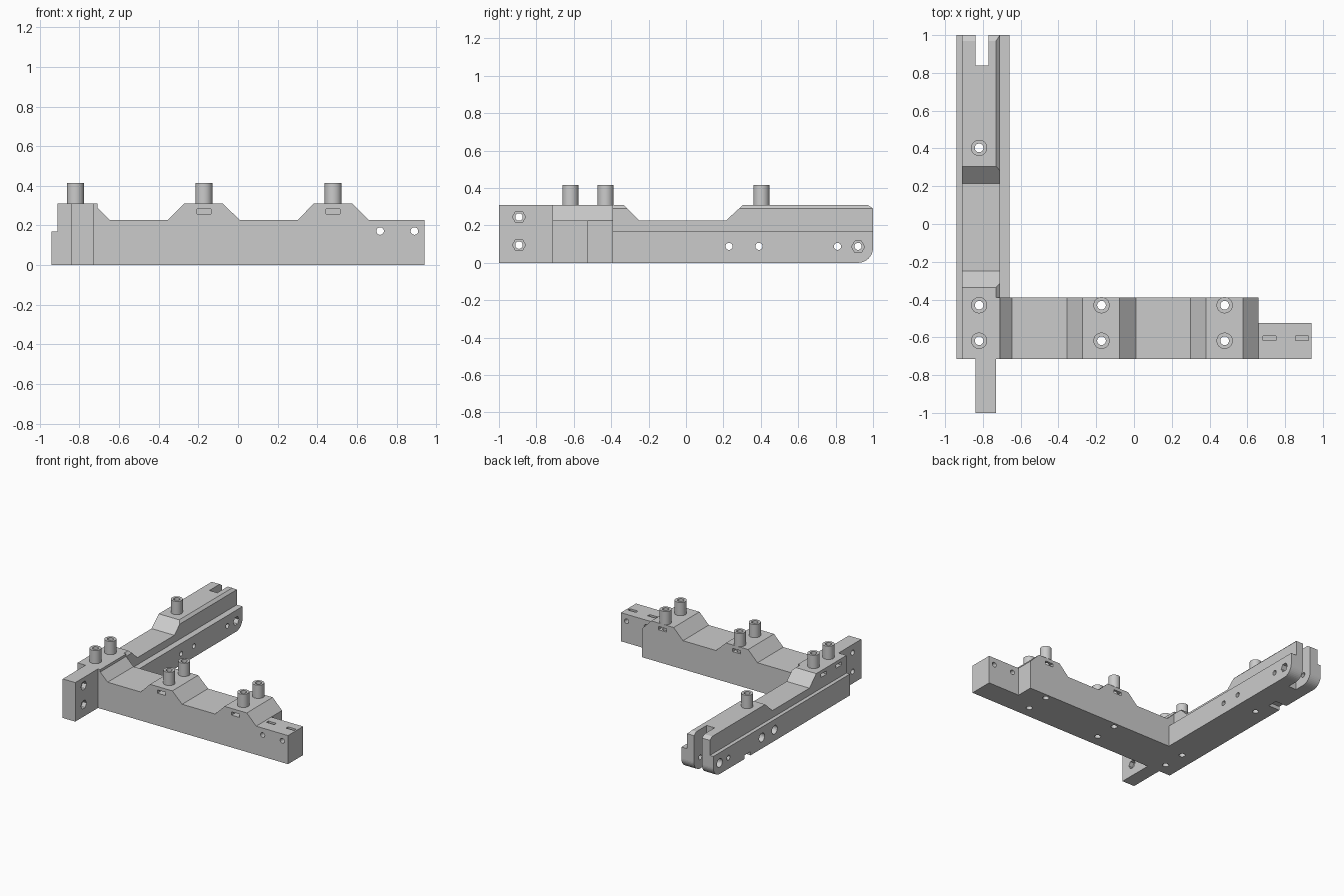
import bpy, bmesh
from math import cos, sin, pi
from mathutils import Vector

cube = bpy.data.objects.get("Cube")
if cube:
    bpy.data.objects.remove(cube)

grey = bpy.data.materials.new("grey")
grey.use_nodes = True
grey.diffuse_color = (0.6, 0.6, 0.6, 1)
grey.node_tree.nodes["Principled BSDF"].inputs["Base Color"].default_value = (0.6, 0.6, 0.6, 1)


def prism(name, axis, pts, lo, hi):
    """Extrude a 2D outline along an axis."""
    place = {"x": lambda p, d: (d, p[0], p[1]),
             "y": lambda p, d: (p[0], d, p[1]),
             "z": lambda p, d: (p[0], p[1], d)}[axis]
    bm = bmesh.new()
    face = bm.faces.new([bm.verts.new(place(p, lo)) for p in pts])
    top = bmesh.ops.extrude_face_region(bm, geom=[face])["geom"]
    shift = Vector(place((0, 0), hi - lo))
    bmesh.ops.translate(bm, vec=shift, verts=[v for v in top if isinstance(v, bmesh.types.BMVert)])
    bmesh.ops.recalc_face_normals(bm, faces=bm.faces)
    mesh = bpy.data.meshes.new(name)
    bm.to_mesh(mesh)
    bm.free()
    mesh.materials.append(grey)
    obj = bpy.data.objects.new(name, mesh)
    bpy.context.collection.objects.link(obj)
    return obj


def box(name, x, y, z):
    return prism(name, "z", [(x[0], y[0]), (x[1], y[0]), (x[1], y[1]), (x[0], y[1])], *z)


def circle(c, r, n=32):
    return [(c[0] + r * cos(2 * pi * i / n), c[1] + r * sin(2 * pi * i / n)) for i in range(n)]


def combine(target, tool, operation):
    """Apply a boolean and discard the tool."""
    mod = target.modifiers.new("bool", "BOOLEAN")
    mod.operation, mod.solver, mod.object = operation, "EXACT", tool
    bpy.context.view_layer.objects.active = target
    bpy.ops.object.modifier_apply(modifier=mod.name)
    bpy.data.objects.remove(tool)


FRONT, BACK, TOP, VALLEY, LEDGE = -0.715, -0.39, 0.31, 0.227, 0.17
ROUND = 0.08
toe = [(1 - ROUND + ROUND * sin(a), ROUND - ROUND * cos(a)) for a in [pi / 2 * i / 10 for i in range(11)]]

# Long arm with a valley, a chamfered tip and a rounded toe
frame = prism("frame", "x", [(FRONT, 0)] + toe + [
    (1, 0.29), (0.97, TOP), (0.305, TOP), (0.215, VALLEY),
    (-0.25, VALLEY), (-0.335, TOP), (FRONT, TOP)], -0.91, -0.71)
edge = [(-0.73, TOP), (-0.7, 0.28), (-0.7, 0.35), (-0.73, 0.35)]
combine(frame, prism("edge_chamfer", "y", edge, BACK, 1.1), "DIFFERENCE")

# Wide lower ledge, cross arm, end tab and mounting block
humps = [(-0.8, 0), (0.66, 0), (0.66, VALLEY)]
for x in (0.48, -0.175):
    humps += [(x + 0.185, VALLEY), (x + 0.098, TOP), (x - 0.098, TOP), (x - 0.18, VALLEY)]
humps[3:4] = []
humps += [(-0.645, VALLEY), (-0.73, TOP), (-0.8, TOP)]
for part in (
    prism("ledge", "x", [(FRONT, 0)] + toe + [(1, LEDGE), (FRONT, LEDGE)], -0.94, -0.66),
    prism("cross_arm", "y", humps, FRONT, BACK),
    box("end_tab", (0.6, 0.94), (FRONT, -0.525), (0, VALLEY)),
    box("mounting_block", (-0.84, -0.73), (-1, -0.65), (0, TOP)),
):
    combine(frame, part, "UNION")

cutters = []

# Tip slot and underside notch
cutters.append(box("tip_slot", (-0.84, -0.77), (0.84, 1.1), (-0.1, 0.5)))
cutters.append(box("under_notch", (-1, -0.84), (0.53, 0.61), (-0.1, 0.03)))

# Cross holes through the long arm, with counterbores and a nut pocket
for y in (0.23, 0.39, 0.81, 0.92):
    cutters.append(prism("arm_hole", "x", circle((y, 0.088), 0.019), -1, -0.6))
    if y != 0.81:
        cutters.append(prism("counterbore", "x", circle((y, 0.088), 0.034), -1, -0.89))
cutters.append(prism("nut_pocket", "x", circle((0.92, 0.085), 0.035, 6), -0.7, -0.6))

# Mounting block holes with nut pockets
for z in (0.095, 0.245):
    cutters.append(prism("block_hole", "x", circle((-0.893, z), 0.02), -1, -0.6))
    cutters.append(prism("block_nut", "x", circle((-0.893, z), 0.035, 6), -0.765, -0.6))

# Tab holes and their nut slots
for x in (0.717, 0.89):
    cutters.append(prism("tab_hole", "y", circle((x, 0.172), 0.019), -0.8, -0.45))
    cutters.append(box("tab_slot", (x - 0.035, x + 0.035), (-0.618, -0.592), (0.135, 0.3)))

# Hollow pins, bored through the frame
pins = [(x, y) for x in (-0.82, -0.172, 0.48) for y in (-0.43, -0.618)] + [(-0.82, 0.403)]
for x, y in pins:
    cutters.append(prism("pin_bore", "z", circle((x, y), 0.023), -0.1, 0.5))

# Nut slots beneath the pins
SLOT = (0.257, 0.283)
for x in (-0.172, 0.48):
    cutters.append(box("front_slot", (x - 0.035, x + 0.035), (-0.8, -0.585), SLOT))
    cutters.append(box("back_slot", (x - 0.035, x + 0.035), (-0.465, -0.3), SLOT))
for y in (-0.43, -0.618):
    cutters.append(box("side_slot", (-1, -0.785), (y - 0.035, y + 0.035), SLOT))

for cutter in cutters:
    combine(frame, cutter, "DIFFERENCE")

for x, y in pins:
    pin = prism("pin", "z", circle((x, y), 0.043), TOP, 0.415)
    combine(pin, prism("bore", "z", circle((x, y), 0.023), 0.2, 0.5), "DIFFERENCE")
    bpy.ops.object.select_all(action="DESELECT")
    pin.select_set(True)
    bpy.context.view_layer.objects.active = pin
    bpy.ops.object.shade_smooth_by_angle()
